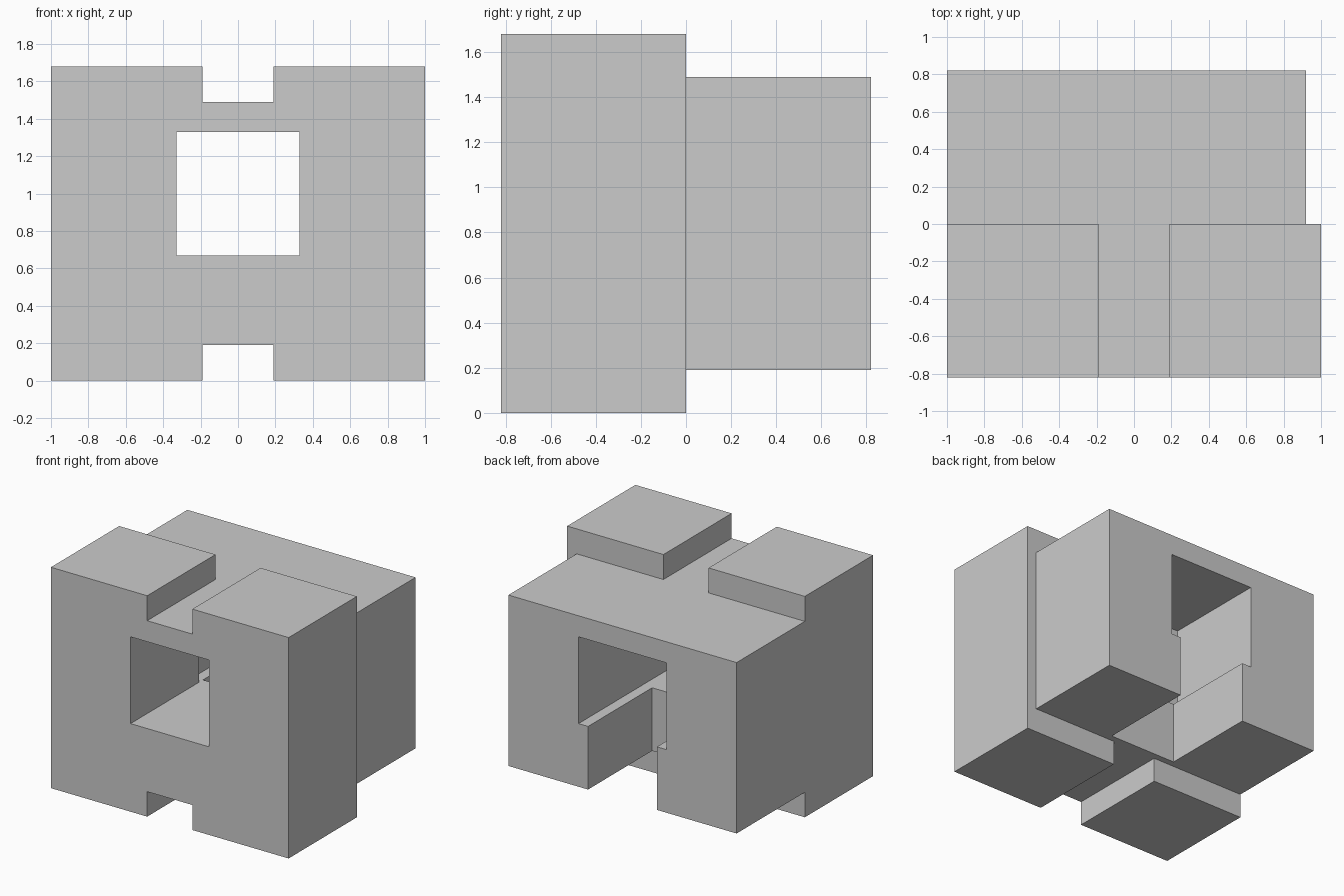
import bpy, bmesh
from mathutils import Vector

if "Cube" in bpy.data.objects:
    bpy.data.objects.remove(bpy.data.objects["Cube"])

# Boxes as (x0, x1, y0, y1, z0, z1): solids, and the voids cut from each one
FRONT = (-1.0, 1.0, -0.82, 0.0, 0.0, 1.68)
FRONT_CUTS = [
    (-0.33, 0.33, -0.82, 0.0, 0.67, 1.33),   # square window
    (-0.19, 0.19, -0.82, 0.0, 1.49, 1.68),   # top notch
    (-0.19, 0.19, -0.82, 0.0, 0.0, 0.19),    # bottom notch
]
BACK = (-1.0, 0.92, 0.0, 0.82, 0.19, 1.49)
BACK_CUTS = [
    (-0.41, 0.33, 0.0, 0.82, 0.67, 1.33),    # wider rear window
    (-0.33, 0.25, 0.05, 0.82, 0.19, 0.67),   # slot open to the underside
]
PARTS = [(FRONT, FRONT_CUTS), (BACK, BACK_CUTS)]


def inside(box, p):
    return all(box[2 * i] < p[i] < box[2 * i + 1] for i in range(3))


def solid(p):
    return any(inside(box, p) and not any(inside(c, p) for c in cuts)
               for box, cuts in PARTS)


def build_block(name):
    """Skin the combined boxes as one closed, welded mesh."""
    boxes = [b for box, cuts in PARTS for b in [box] + cuts]
    grid = [sorted({v for b in boxes for v in b[2 * i:2 * i + 2]}) for i in range(3)]
    bm = bmesh.new()
    for i in range(len(grid[0]) - 1):
        for j in range(len(grid[1]) - 1):
            for k in range(len(grid[2]) - 1):
                lo = Vector((grid[0][i], grid[1][j], grid[2][k]))
                hi = Vector((grid[0][i + 1], grid[1][j + 1], grid[2][k + 1]))
                mid = (lo + hi) / 2
                if not solid(mid):
                    continue
                for axis in range(3):
                    u, v = (axis + 1) % 3, (axis + 2) % 3
                    for end, sign in ((lo, -1), (hi, 1)):
                        probe = mid.copy()
                        probe[axis] = end[axis] + sign * 0.001
                        if solid(probe):
                            continue
                        corners = []
                        for a, b in ((lo, lo), (hi, lo), (hi, hi), (lo, hi)):
                            c = Vector()
                            c[axis], c[u], c[v] = end[axis], a[u], b[v]
                            corners.append(bm.verts.new(c))
                        bm.faces.new(corners[::sign])
    bmesh.ops.remove_doubles(bm, verts=bm.verts, dist=0.0001)
    # Merge flat regions into large faces
    bmesh.ops.dissolve_limit(bm, angle_limit=0.01, verts=bm.verts, edges=bm.edges)
    bmesh.ops.recalc_face_normals(bm, faces=bm.faces)
    mesh = bpy.data.meshes.new(name)
    bm.to_mesh(mesh)
    bm.free()
    obj = bpy.data.objects.new(name, mesh)
    bpy.context.collection.objects.link(obj)
    return obj


build_block("interlocking_block")
